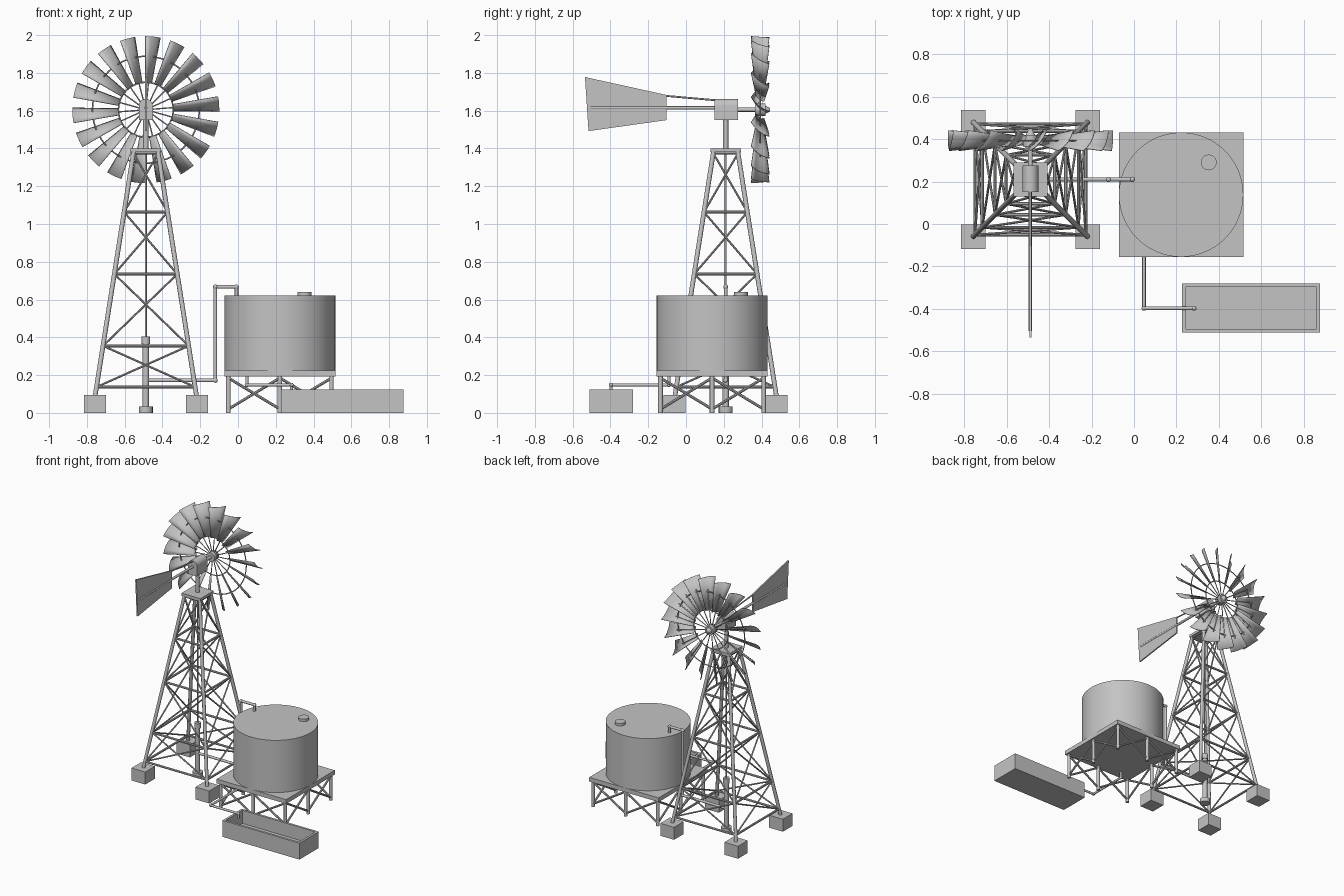
import bpy, bmesh, math
from mathutils import Vector, Matrix

if "Cube" in bpy.data.objects:
    bpy.data.objects.remove(bpy.data.objects["Cube"])

metal = bpy.data.materials.new("galvanised_grey")
metal.diffuse_color = (0.55, 0.55, 0.55, 1)
metal.use_nodes = True
metal.node_tree.nodes["Principled BSDF"].inputs["Base Color"].default_value = metal.diffuse_color

CX, CY = -0.488, 0.21          # tower axis
TX, TY, TR = 0.222, 0.138, 0.293  # tank axis and radius


def finish(bm, name, smooth=True):
    bmesh.ops.recalc_face_normals(bm, faces=bm.faces)
    me = bpy.data.meshes.new(name)
    bm.to_mesh(me)
    bm.free()
    me.materials.append(metal)
    ob = bpy.data.objects.new(name, me)
    bpy.context.collection.objects.link(ob)
    if smooth:
        bpy.ops.object.select_all(action='DESELECT')
        ob.select_set(True)
        bpy.context.view_layer.objects.active = ob
        bpy.ops.object.shade_smooth_by_angle(angle=math.radians(40))
    return ob


def tube(bm, a, b, r, r2=None, n=10):
    a, b = Vector(a), Vector(b)
    d = b - a
    m = Matrix.Translation((a + b) / 2) @ d.to_track_quat('Z', 'Y').to_matrix().to_4x4()
    bmesh.ops.create_cone(bm, cap_ends=True, segments=n, radius1=r,
                          radius2=r if r2 is None else r2, depth=d.length, matrix=m)


def box(bm, lo, hi):
    lo, hi = Vector(lo), Vector(hi)
    m = Matrix.Translation((lo + hi) / 2) @ Matrix.Diagonal((*(hi - lo), 1))
    bmesh.ops.create_cube(bm, size=1, matrix=m)


def pipe_run(name, pts, r):
    bm = bmesh.new()
    for a, b in zip(pts, pts[1:]):
        tube(bm, a, b, r, n=12)
    for p in pts[1:-1]:
        bmesh.ops.create_uvsphere(bm, u_segments=12, v_segments=8, radius=r * 1.35,
                                  matrix=Matrix.Translation(p))
    finish(bm, name)


def prism(name, pts, offset, smooth=False):
    bm = bmesh.new()
    f = bm.faces.new([bm.verts.new(p) for p in pts])
    ext = bmesh.ops.extrude_face_region(bm, geom=[f], use_keep_orig=True)
    bmesh.ops.translate(bm, vec=offset,
                        verts=[v for v in ext['geom'] if isinstance(v, bmesh.types.BMVert)])
    finish(bm, name, smooth)


# --- Tower: footings, legs, rails and cross braces
Z0, Z1, H0, H1 = 0.08, 1.385, 0.27, 0.064
CORNERS = [(-1, -1), (1, -1), (1, 1), (-1, 1)]


def leg_at(c, z):
    h = H0 + (H1 - H0) * (z - Z0) / (Z1 - Z0)
    return Vector((CX + c[0] * h, CY + c[1] * h, z))


bm = bmesh.new()
for sx, sy in CORNERS:
    x, y = CX + sx * 0.27, CY + sy * 0.27
    box(bm, (x - 0.058, y - 0.058, 0), (x + 0.058, y + 0.058, 0.095))
finish(bm, "tower_footings", False)

bm = bmesh.new()
for c in CORNERS:
    tube(bm, leg_at(c, Z0), leg_at(c, Z1), 0.0125)
finish(bm, "tower_legs")

levels = [0.137, 0.355, 0.735, 1.063, 1.375]
rails, braces = bmesh.new(), bmesh.new()
for i in range(4):
    a, b = CORNERS[i], CORNERS[(i + 1) % 4]
    for z in levels:
        tube(rails, leg_at(a, z), leg_at(b, z), 0.008, n=8)
    for lo, hi in zip(levels, levels[1:]):
        tube(braces, leg_at(a, lo), leg_at(b, hi), 0.0055, n=8)
        tube(braces, leg_at(b, lo), leg_at(a, hi), 0.0055, n=8)
finish(rails, "tower_rails")
finish(braces, "tower_braces")

bm = bmesh.new()
box(bm, (CX - 0.08, CY - 0.08, 1.38), (CX + 0.08, CY + 0.08, 1.4))
finish(bm, "tower_platform", False)

# --- Well pipe and pump rod on the tower axis
bm = bmesh.new()
for za, zb, r in [(0, 0.033, 0.037), (0.03, 0.37, 0.017), (0.365, 0.405, 0.023)]:
    tube(bm, (CX, CY, za), (CX, CY, zb), r, n=16)
finish(bm, "well_pipe")
bm = bmesh.new()
tube(bm, (CX, CY, 0.4), (CX, CY, 1.385), 0.0055)
finish(bm, "pump_rod")
bm = bmesh.new()
tube(bm, (CX, CY, 1.395), (CX, CY, 1.57), 0.014, n=16)
finish(bm, "mast")

# --- Gearbox with a rounded top
prof = [(CX - 0.037, 0.15, 1.55), (CX + 0.037, 0.15, 1.55)]
prof += [(CX + 0.037 * math.cos(math.pi * k / 12), 0.15,
          1.625 + 0.037 * math.sin(math.pi * k / 12)) for k in range(13)]
prism("gearbox", prof, (0, 0.125, 0), True)

# --- Tail boom, stay and vane
bm = bmesh.new()
tube(bm, (CX, -0.505, 1.615), (CX, 0.16, 1.615), 0.009)
tube(bm, (CX, -0.103, 1.678), (CX, 0.16, 1.655), 0.005)
finish(bm, "tail_boom")
prism("tail_vane", [(CX - 0.005, y, z) for y, z in
      [(-0.103, 1.55), (-0.103, 1.683), (-0.535, 1.778), (-0.516, 1.492)]], (0.01, 0, 0))

# --- Wind wheel
WY, WZ, N, PITCH = 0.393, 1.605, 18, math.radians(50)


def polar(r, a, y=0.0):
    return Vector((CX + r * math.cos(a), WY + y, WZ + r * math.sin(a)))


bm = bmesh.new()
tube(bm, (CX, 0.26, WZ), (CX, 0.40, WZ), 0.011, n=16)
tube(bm, (CX, 0.365, WZ), (CX, 0.42, WZ), 0.034, n=20)
tube(bm, (CX, 0.42, WZ), (CX, 0.446, WZ), 0.022, 0.008, n=20)
finish(bm, "wheel_hub")

angles = [math.radians(4.5 + 360 / N * k) for k in range(N)]
bm = bmesh.new()
for a in angles:
    tube(bm, polar(0.025, a), polar(0.30, a), 0.0035, n=6)
finish(bm, "wheel_spokes")

bm = bmesh.new()
for r in (0.145, 0.283):
    for k in range(54):
        tube(bm, polar(r, math.tau * k / 54), polar(r, math.tau * (k + 1) / 54), 0.004, n=6)
finish(bm, "wheel_rings")

bm = bmesh.new()
for a in angles:
    grid = []
    for r, chord in [(0.145, 0.055), (0.27, 0.09), (0.389, 0.125)]:
        row = []
        for k in range(5):
            u = k / 4 - 0.5
            bow = 0.1 * chord * (1 - 4 * u * u)      # shallow camber
            t = u * chord * math.cos(PITCH) + bow * math.sin(PITCH)
            y = u * chord * math.sin(PITCH) - bow * math.cos(PITCH)
            row.append(bm.verts.new(polar(r, a - t / r, y)))
        grid.append(row)
    for p, q in zip(grid, grid[1:]):
        for k in range(4):
            bm.faces.new((p[k], p[k + 1], q[k + 1], q[k]))
blades = finish(bm, "wheel_blades")
sol = blades.modifiers.new("thickness", 'SOLIDIFY')
sol.thickness, sol.offset = 0.004, 0

# --- Tank, lid hatch and stand
bm = bmesh.new()
tube(bm, (TX, TY, 0.222), (TX, TY, 0.622), TR, n=64)
finish(bm, "tank")
bm = bmesh.new()
tube(bm, (0.352, 0.29, 0.615), (0.352, 0.29, 0.641), 0.037, n=24)
finish(bm, "tank_hatch")
bm = bmesh.new()
box(bm, (TX - TR, TY - TR, 0.192), (TX + TR, TY + TR, 0.224))
finish(bm, "stand_deck", False)

legs, ties = bmesh.new(), bmesh.new()
S = 0.273
for i in (-1, 0, 1):
    for j in (-1, 0, 1):
        if i or j:
            tube(legs, (TX + i * S, TY + j * S, 0), (TX + i * S, TY + j * S, 0.2), 0.0125)
for side in (-1, 1):
    for u in (-1, 0):
        for za, zb in ((0.02, 0.185), (0.185, 0.02)):
            tube(ties, (TX + u * S, TY + side * S, za), (TX + (u + 1) * S, TY + side * S, zb), 0.0075, n=8)
            tube(ties, (TX + side * S, TY + u * S, za), (TX + side * S, TY + (u + 1) * S, zb), 0.0075, n=8)
finish(legs, "stand_legs")
finish(ties, "stand_braces")

# --- Plumbing
pipe_run("inlet_pipe", [(CX, CY, 0.172), (-0.12, CY, 0.172), (-0.12, CY, 0.667),
                        (-0.008, CY, 0.667), (-0.008, CY, 0.61)], 0.0095)
pipe_run("outlet_pipe", [(0.047, -0.09, 0.2), (0.047, -0.09, 0.148), (0.047, -0.397, 0.148),
                         (0.283, -0.397, 0.148), (0.283, -0.397, 0.115)], 0.0085)

# --- Open trough: box with an inset, sunken top
bm = bmesh.new()
box(bm, (0.227, -0.512, 0), (0.877, -0.28, 0.125))
bm.normal_update()
top = max(bm.faces, key=lambda f: f.calc_center_median().z)
bmesh.ops.inset_individual(bm, faces=[top], thickness=0.024)
ext = bmesh.ops.extrude_discrete_faces(bm, faces=[top])
bmesh.ops.translate(bm, vec=(0, 0, -0.1), verts=ext['faces'][0].verts)
finish(bm, "trough", False)
